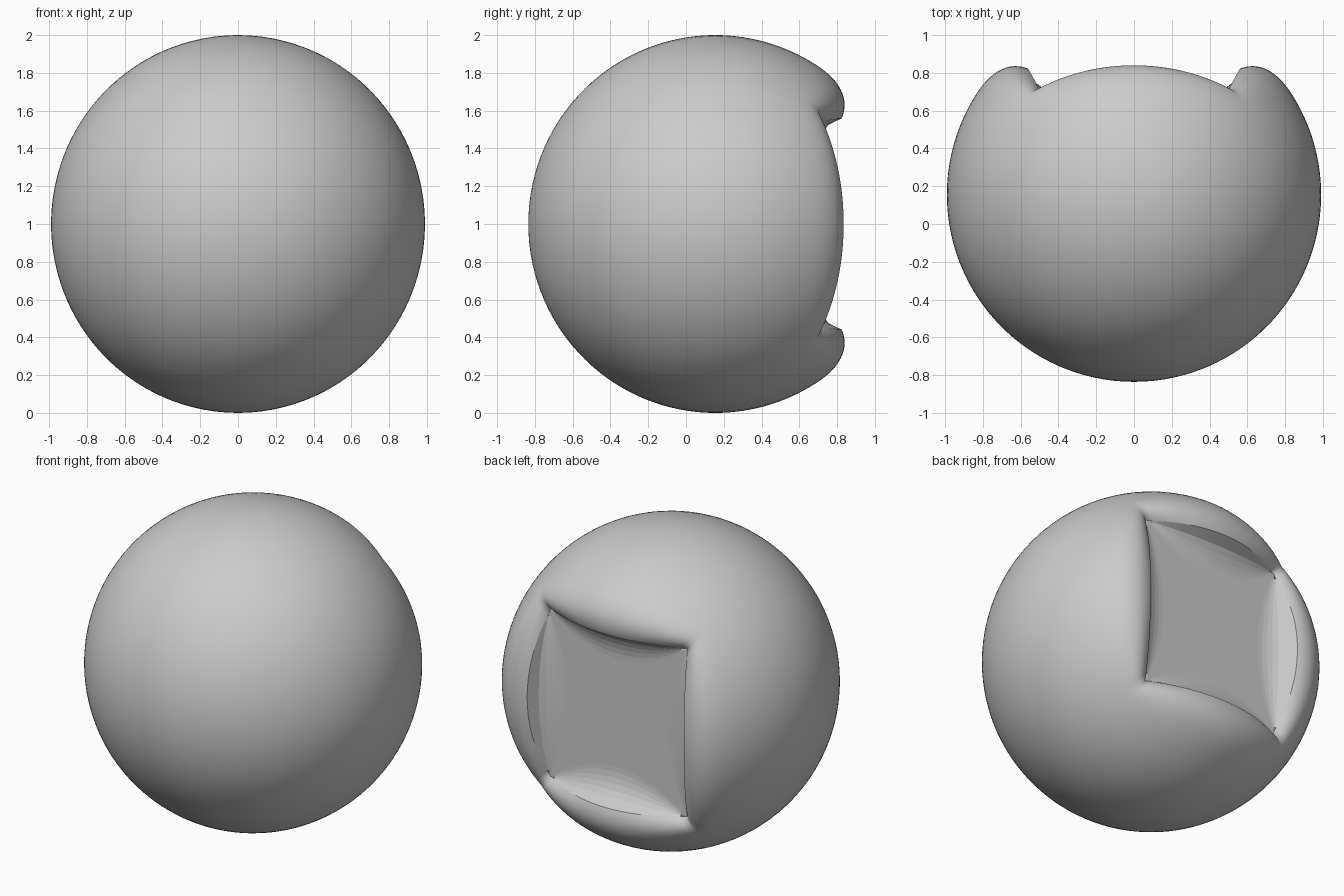
import bpy, bmesh, math

if "Cube" in bpy.data.objects:
    bpy.data.objects.remove(bpy.data.objects["Cube"])

CY = 0.155                     # sphere centre in y (centre in z is 1)
RX, RY, RZ = 0.99, 0.99, 1.0   # sphere radii
DEPTH = 0.15                   # how far the rounded lip sinks at the opening
FLOOR = 0.695                  # y of the flat recess floor
N, RINGS, STEPS = 28, 72, 6


def side_point(side, u):
    """Rim point, inner floor point (x, z) and u for one of four sides."""
    e = 1 - u * u
    if side in (0, 2):         # right and left sides
        s = 1 if side == 0 else -1
        return (s * (0.487 + 0.073 * e), s * 0.54 * u), \
               (s * (0.487 - 0.127 * e), s * 0.54 * u), u
    s = 1 if side == 1 else -1  # top and bottom sides
    return (-s * 0.487 * u, s * (0.54 + 0.02 * e)), \
           (-s * 0.487 * u, s * (0.54 - 0.19 * e)), u


columns = [side_point(s, -1 + 2 * i / N) for s in range(4) for i in range(N)]


def shell_point(x, z, u, t):
    """Point on the sphere from the rim (t=0) to the front pole (t=1)."""
    ex, ez = x / RX, z / RZ
    rr = math.hypot(ex, ez)
    t0 = math.asin(rr)
    th = t0 + (math.pi - t0) * t ** 1.5
    r = math.sin(th)
    y = CY + RY * math.cos(th)
    width = 0.28 - 0.12 * u ** 2
    if th < math.pi / 2:
        y -= DEPTH * max(0, 1 - (r - rr) / width) ** 2
    return (RX * ex / rr * r, y, 1 + RZ * ez / rr * r)


def recess_point(rim, inner, u, s):
    """Point on the scooped wall from the rim (s=1) to the floor (s=0)."""
    top = shell_point(*rim, u, 0)[1]
    y = FLOOR + (top - FLOOR) * (1 - math.sqrt(1 - s * s))
    return (inner[0] + (rim[0] - inner[0]) * s, y,
            1 + inner[1] + (rim[1] - inner[1]) * s)


def bridge(bm, rings):
    for a, b in zip(rings, rings[1:]):
        for i in range(len(a)):
            j = (i + 1) % len(a)
            bm.faces.new((a[i], a[j], b[j], b[i]))


def make_object(name, bm, smooth):
    bmesh.ops.remove_doubles(bm, verts=bm.verts, dist=0.0002)
    bmesh.ops.recalc_face_normals(bm, faces=bm.faces)
    # both surfaces are open at the rim: make the normals point outwards
    if name == "recess":
        big = max(bm.faces, key=lambda f: f.calc_area())
        flip = big.normal.y < 0
    else:
        flip = min(bm.faces, key=lambda f: f.calc_center_median().y).normal.y > 0
    if flip:
        bmesh.ops.reverse_faces(bm, faces=bm.faces)
    me = bpy.data.meshes.new(name)
    bm.to_mesh(me)
    bm.free()
    for p in me.polygons:
        p.use_smooth = smooth
    ob = bpy.data.objects.new(name, me)
    bpy.context.collection.objects.link(ob)


# smooth ball with a rolled-in lip round the back opening
bm = bmesh.new()
rings = [[bm.verts.new(shell_point(*rim, u, k / RINGS)) for rim, _, u in columns]
         for k in range(RINGS)]
bridge(bm, rings)
pole = bm.verts.new((0, CY - RY, 1))
last = rings[-1]
for i in range(len(last)):
    bm.faces.new((last[i], last[(i + 1) % len(last)], pole))
make_object("ball_shell", bm, True)

# faceted scooped walls and flat floor of the square recess
bm = bmesh.new()
rings = [[bm.verts.new(recess_point(rim, inner, u, 1 - k / STEPS))
          for rim, inner, u in columns] for k in range(STEPS + 1)]
bridge(bm, rings)
bm.faces.new(rings[-1])
make_object("recess", bm, False)
